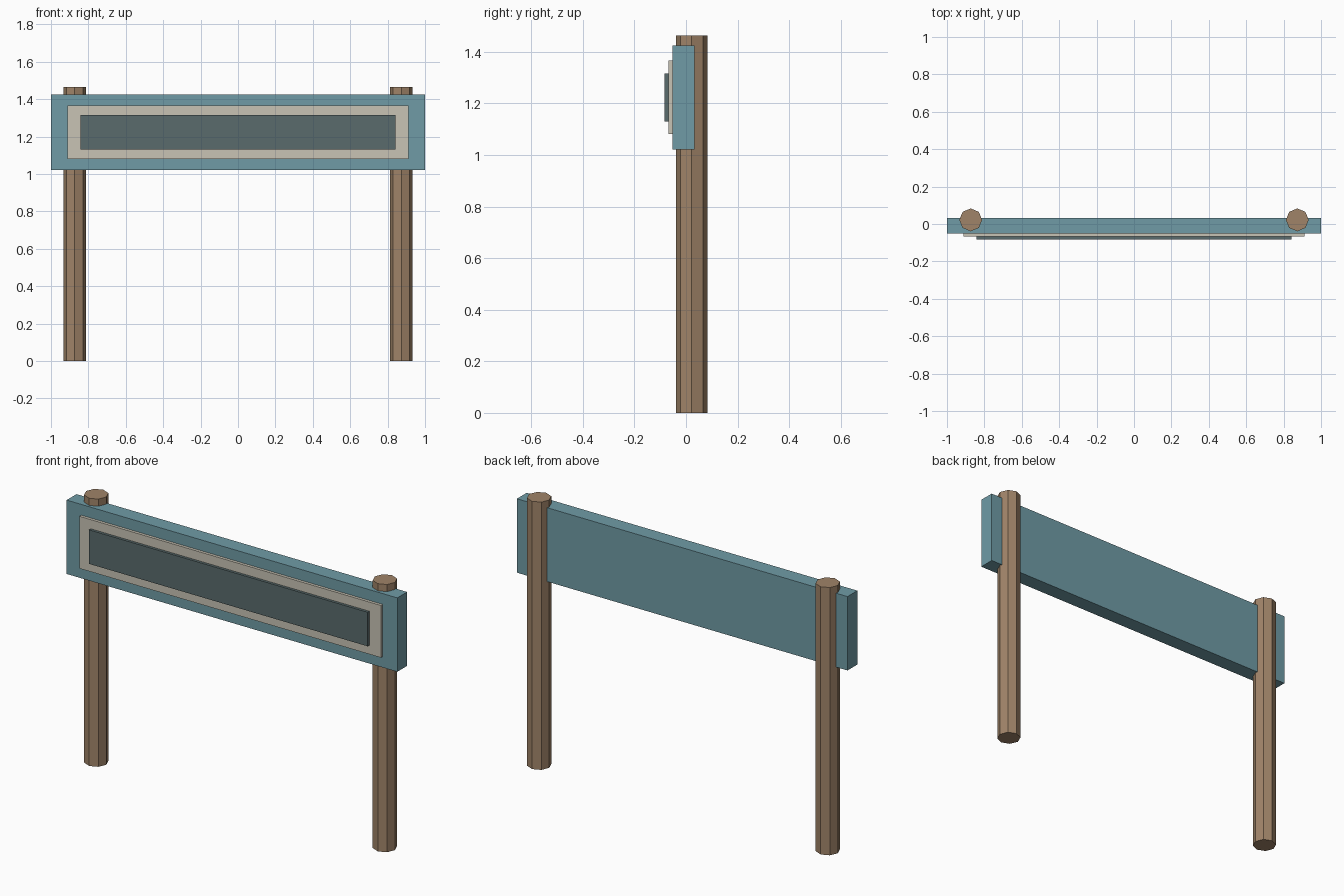
import bpy

cube = bpy.data.objects.get("Cube")
if cube:
    bpy.data.objects.remove(cube, do_unlink=True)


def material(name, rgb):
    mat = bpy.data.materials.new(name)
    mat.use_nodes = True
    colour = (*rgb, 1.0)
    mat.diffuse_color = colour
    mat.node_tree.nodes["Principled BSDF"].inputs["Base Color"].default_value = colour
    return mat


wood = material("brown wood", (0.35, 0.23, 0.14))
blue = material("dusty blue", (0.16, 0.33, 0.38))
cream = material("cream", (0.58, 0.55, 0.46))
slate = material("dark slate", (0.10, 0.145, 0.15))


def slab(name, half_width, y_front, y_back, z_low, z_high, mat):
    """Box centred on x, given by its front, back, bottom and top."""
    bpy.ops.mesh.primitive_cube_add(
        size=1, location=(0, (y_front + y_back) / 2, (z_low + z_high) / 2))
    obj = bpy.context.object
    obj.name = name
    obj.scale = (2 * half_width, y_back - y_front, z_high - z_low)
    bpy.ops.object.transform_apply(location=False, rotation=False, scale=True)
    obj.data.materials.append(mat)


# Octagonal posts
POST_HEIGHT = 1.464
for side, x in (("left", 0.873), ("right", -0.873)):
    bpy.ops.mesh.primitive_cylinder_add(
        vertices=8, radius=0.061, depth=POST_HEIGHT,
        location=(x, 0.022, POST_HEIGHT / 2))
    post = bpy.context.object
    post.name = side + "_post"
    post.data.materials.append(wood)

# Sign board with its stepped front panels
slab("board", 1.0, -0.052, 0.033, 1.021, 1.425, blue)
slab("border_panel", 0.912, -0.068, -0.052, 1.081, 1.366, cream)
slab("face_panel", 0.843, -0.083, -0.068, 1.13, 1.316, slate)
